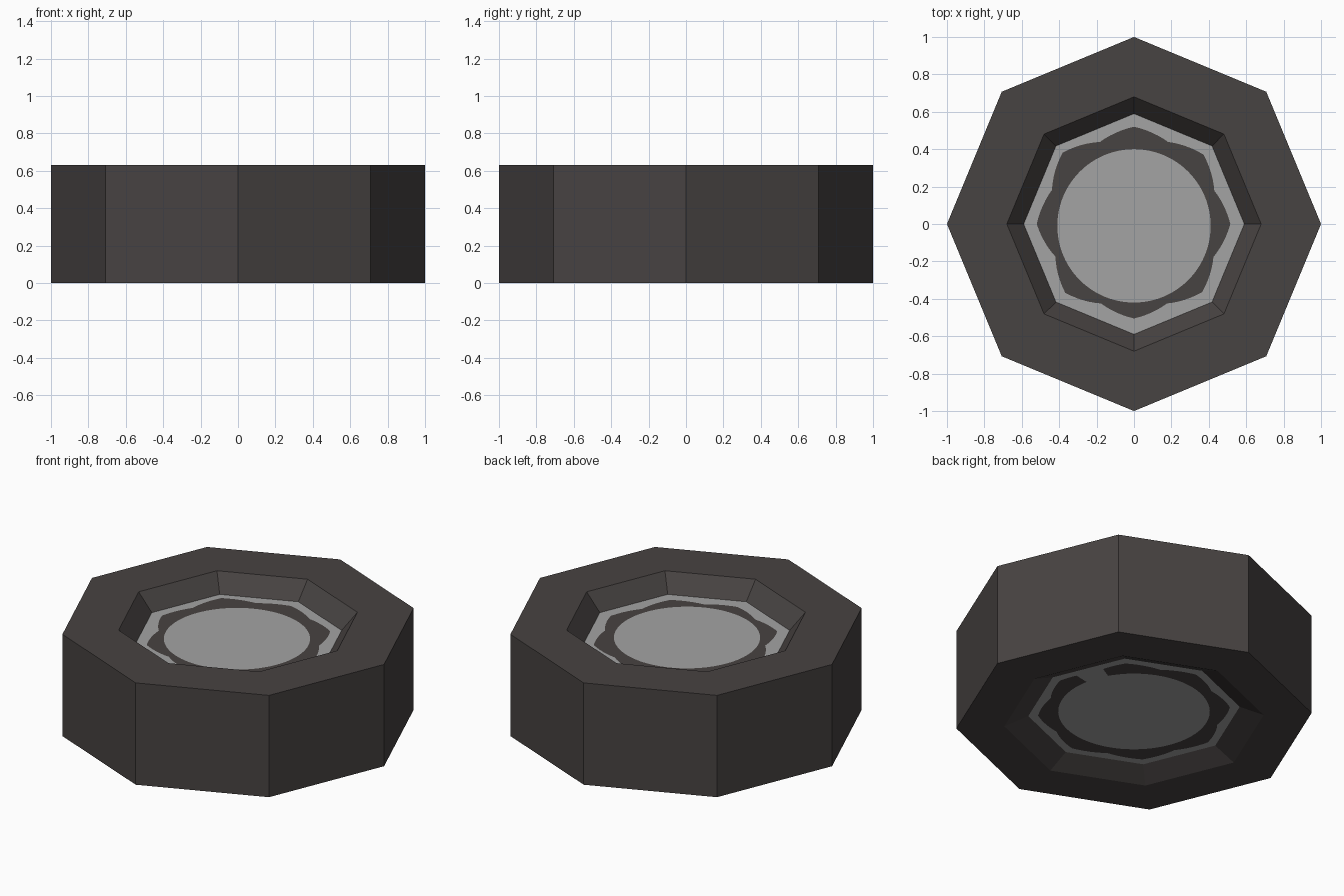
import bpy
import bmesh
import math

if "Cube" in bpy.data.objects:
    bpy.data.objects.remove(bpy.data.objects["Cube"])

H = 0.63
N = 96  # samples around each wheel face


def material(name, rgb):
    m = bpy.data.materials.new(name)
    m.diffuse_color = (*rgb, 1)
    m.use_nodes = True
    m.node_tree.nodes["Principled BSDF"].inputs["Base Color"].default_value = m.diffuse_color
    return m


RUBBER = material("dark rubber", (0.064, 0.056, 0.054))
METAL = material("grey metal", (0.37, 0.37, 0.37))


def finish(name, bm):
    me = bpy.data.meshes.new(name)
    bm.to_mesh(me)
    bm.free()
    me.materials.append(RUBBER)
    me.materials.append(METAL)
    ob = bpy.data.objects.new(name, me)
    bpy.context.collection.objects.link(ob)
    return ob


def octagon_radius(deg, r):
    return r * math.cos(math.radians(22.5)) / math.cos(math.radians(deg % 45 - 22.5))


def wavy_radius(deg, radii):
    # interpolate between 16 radii around the circle
    f = deg / 22.5
    i = int(f) % 16
    t = f - int(f)
    return radii[i] * (1 - t) + radii[(i + 1) % 16] * t


TOP_DEPTH, LOW_DEPTH = 0.105, 0.06

# octagonal tyre: a profile of (radius, height) swept round eight sides
bm = bmesh.new()
profile = [(0.595, LOW_DEPTH), (0.73, 0), (1, 0), (1, H), (0.68, H), (0.59, H - TOP_DEPTH)]
loops = [[bm.verts.new((r * math.cos(k * math.pi / 4), r * math.sin(k * math.pi / 4), z))
          for k in range(8)] for r, z in profile]
for a, b in zip(loops, loops[1:]):
    for k in range(8):
        n = (k + 1) % 8
        bm.faces.new((a[k], a[n], b[n], b[k]))
finish("tyre", bm)


def wheel_face(name, z, rim, wavy, disc, shift, gap, up):
    """Flat face: grey rim, dark wavy ring, grey centre disc."""
    bm = bmesh.new()
    rings = [[], [], []]
    for i in range(N):
        d = 360 * i / N
        c, s = math.cos(math.radians(d)), math.sin(math.radians(d))
        r = octagon_radius(d, rim), wavy_radius(d, wavy), disc
        for j in range(3):
            dy = shift if j == 2 else 0
            rings[j].append(bm.verts.new((r[j] * c, r[j] * s + dy, z)))
    for j in range(2):
        for i in range(N):
            n = (i + 1) % N
            f = bm.faces.new((rings[j][i], rings[j][n], rings[j + 1][n], rings[j + 1][i]))
            mid = 360 * (i + 0.5) / N
            f.material_index = 1 if j == 0 or gap[0] < mid < gap[1] else 0
    bm.faces.new(rings[2]).material_index = 1
    for f in bm.faces:
        f.normal_update()
        if (f.normal.z > 0) != up:
            f.normal_flip()
    finish(name, bm)


top_ring = [0.515, 0.465, 0.525, 0.475, 0.52, 0.475, 0.54, 0.475,
            0.52, 0.455, 0.52, 0.46, 0.505, 0.46, 0.515, 0.46]
low_ring = [0.54, 0.49] * 8
wheel_face("upper_hub", H - TOP_DEPTH, 0.59, top_ring, 0.41, -0.01, (0, 0), True)
wheel_face("lower_hub", LOW_DEPTH, 0.595, low_ring, 0.425, 0, (13, 29), False)
